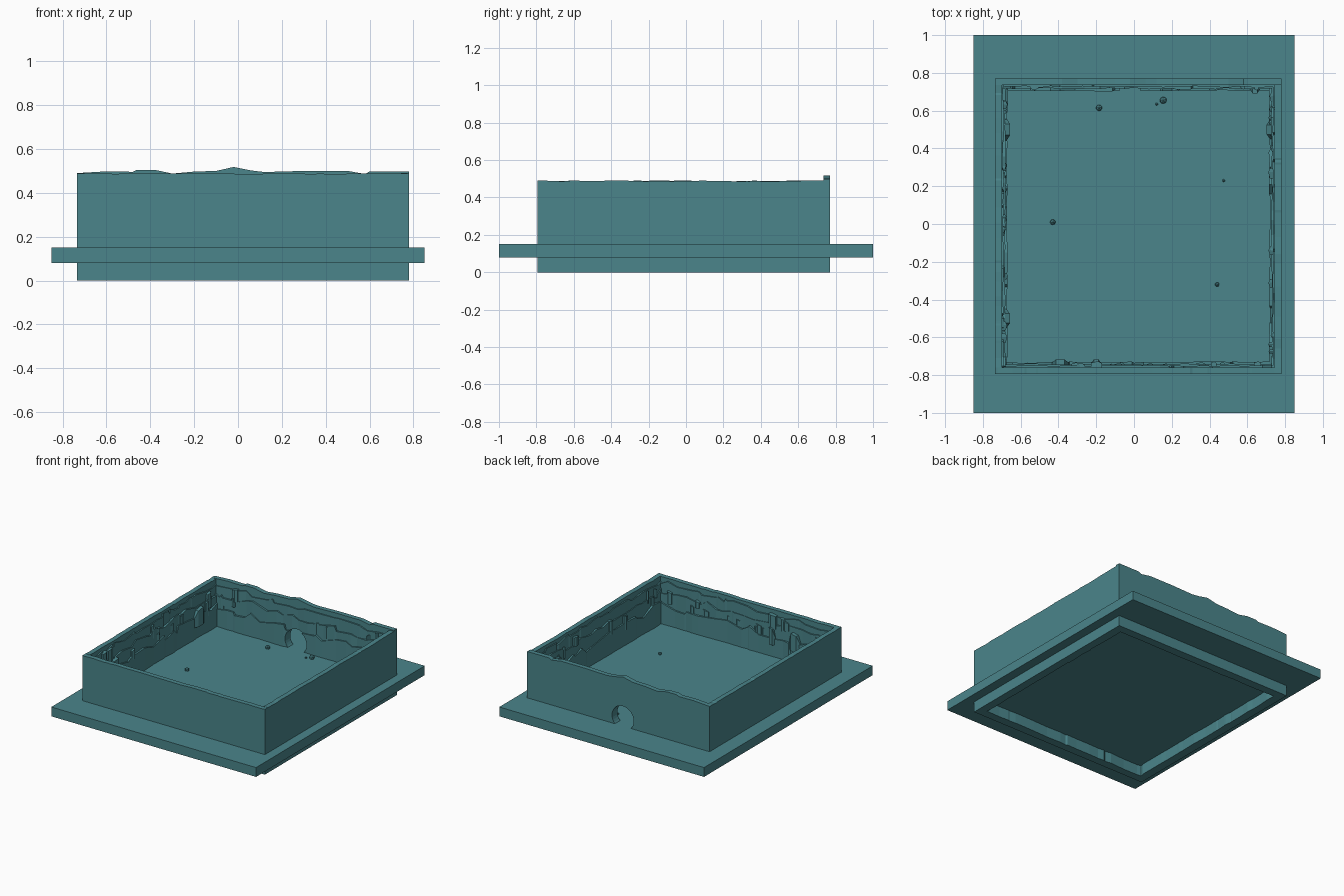
import bpy, bmesh, math, random
from mathutils import Matrix, Vector

random.seed(7)
if "Cube" in bpy.data.objects:
    bpy.data.objects.remove(bpy.data.objects["Cube"])

# One flat teal for everything
teal = bpy.data.materials.new("teal_stone")
teal.use_nodes = True
teal.diffuse_color = (0.069, 0.235, 0.258, 1)
teal.node_tree.nodes["Principled BSDF"].inputs["Base Color"].default_value = teal.diffuse_color

X0, X1, Y0, Y1 = -0.735, 0.78, -0.795, 0.77   # outer faces of the walls
FLOOR, RIM = 0.15, 0.49

# Each side maps (distance along, depth inward, height) to a point
SIDES = {
    "front": (lambda u, d, z: (u, Y0 + d, z), X0, X1),
    "back": (lambda u, d, z: (u, Y1 - d, z), X0, X1),
    "left": (lambda u, d, z: (X1 - d, u, z), Y0, Y1),
    "right": (lambda u, d, z: (X0 + d, u, z), Y0, Y1),
}


def finish(name, bm):
    bmesh.ops.recalc_face_normals(bm, faces=bm.faces)
    mesh = bpy.data.meshes.new(name)
    bm.to_mesh(mesh)
    bm.free()
    mesh.materials.append(teal)
    obj = bpy.data.objects.new(name, mesh)
    bpy.context.collection.objects.link(obj)
    return obj


def box(name, low, high):
    bm = bmesh.new()
    low, high = Vector(low), Vector(high)
    bmesh.ops.create_cube(bm, size=1, matrix=Matrix.Translation((low + high) / 2)
                          @ Matrix.Diagonal((*(high - low), 1)))
    return finish(name, bm)


def strip(name, side, profile, outer, bottom=0):
    """Skin a wall from stations of (distance, inner depth, top height)."""
    place = SIDES[side][0]
    bm = bmesh.new()
    rings = []
    for u, inner, top in profile:
        corners = ((outer, bottom), (outer, top), (inner, top), (inner, bottom))
        rings.append([bm.verts.new(place(u, d, z)) for d, z in corners])
    for a, b in zip(rings, rings[1:]):
        for i in range(4):
            j = (i + 1) % 4
            bm.faces.new((a[i], a[j], b[j], b[i]))
    bm.faces.new(rings[0])
    bm.faces.new(rings[-1])
    return finish(name, bm)


def rough(start, end, depth, top, wobble):
    """Random broken edge: gentle runs with occasional steep steps."""
    stations, u = [], start
    while u < end - 0.02:
        stations.append((u, depth + random.uniform(-0.004, 0.004),
                         top + random.uniform(-wobble, wobble)))
        u += random.choice((0.012, 0.05, 0.08, 0.12))
    stations.append((end, depth, top))
    return stations


# Base slab, also the floor of the enclosure
box("base_slab", (-0.85, -1, 0.08), (0.85, 1, FLOOR))

# Outer walls, the back one with a broken crest
crest = [(X0, .49), (-.6, .498), (-.48, .496), (-.46, .505), (-.38, .505), (-.3, .488),
         (-.2, .497), (-.1, .5), (-.02, .518), (.06, .502), (.12, .495), (.3, .5),
         (.5, .5), (.58, .486), (.6, .498), (X1, .498)]
back_parts = [strip("back_wall", "back", [(u, 0.035, z) for u, z in crest], 0)]
for side in ("front", "left", "right"):
    _, lo, hi = SIDES[side]
    if side != "front":
        lo, hi = lo + 0.035, hi - 0.035
    edge = [(u, 0.036, min(z, RIM)) for u, d, z in rough(lo, hi, 0.036, RIM - 0.002, 0.003)]
    edge[0], edge[-1] = (lo, 0.036, RIM), (hi, 0.036, RIM)
    strip(side + "_wall", side, edge, 0)

# Eroded rock layers stepping inward down each inner face
LAYERS = (("upper", 0.044, 0.455, 0.018), ("middle", 0.053, 0.39, 0.022),
          ("lower", 0.064, 0.30, 0.028))
for side, (place, lo, hi) in SIDES.items():
    for label, depth, top, wobble in LAYERS:
        layer = strip(f"{side}_{label}_rock", side,
                      rough(lo + 0.03, hi - 0.03, depth, top, wobble), 0.025)
        if side == "back":
            back_parts.append(layer)

# Upright rock blocks standing out of the layers
for side, (place, lo, hi) in SIDES.items():
    for i in range(13):
        u = random.uniform(lo + 0.1, hi - 0.1)
        if side == "back" and abs(u + 0.015) < 0.14:
            continue
        width = random.uniform(0.02, 0.06)
        foot = random.uniform(0.25, 0.37)
        top = foot + random.uniform(0.05, 0.11)
        depth = random.uniform(0.054, 0.07)
        strip(f"{side}_block_{i}", side, [(u, depth - 0.008, top - 0.008), (u + width * 0.6, depth, top),
                                          (u + width, depth - 0.01, top)], 0.03, foot)

# Larger loose wedges resting on the layers
for i, (side, u, width) in enumerate((("front", -0.39, 0.09), ("front", -0.2, 0.05),
                                      ("back", 0.64, 0.05), ("left", 0.5, 0.1),
                                      ("right", 0.5, 0.12), ("right", -0.5, 0.1))):
    strip(f"rock_wedge_{i}", side, [(u - width / 2, 0.06, 0.3), (u - width / 4, 0.078, 0.36),
                                    (u + width / 4, 0.078, 0.37), (u + width / 2, 0.06, 0.31)],
          0.03, 0.24)

# Round drain hole through the back wall, just above the slab
bm = bmesh.new()
bmesh.ops.create_cone(bm, cap_ends=True, segments=32, radius1=0.09, radius2=0.09, depth=0.3,
                      matrix=Matrix.Translation((-0.015, Y1 - 0.05, 0.21))
                      @ Matrix.Rotation(math.pi / 2, 4, "X"))
cutter = finish("hole_cutter", bm)
cutter.hide_render = True
for part in back_parts:
    mod = part.modifiers.new("hole", "BOOLEAN")
    mod.operation, mod.solver, mod.object = "DIFFERENCE", "EXACT", cutter
    bpy.context.view_layer.objects.active = part
    bpy.ops.object.modifier_apply(modifier=mod.name)
bpy.data.objects.remove(cutter)

# Pebbles scattered on the floor
for i, (x, y, size) in enumerate(((-.185, .615, .018), (.155, .655, .02), (.12, .635, .008),
                                  (.475, .23, .008), (-.43, .01, .016), (.44, -.32, .013))):
    bm = bmesh.new()
    bmesh.ops.create_icosphere(bm, subdivisions=1, radius=size,
                               matrix=Matrix.Translation((x, y, FLOOR + size * 0.5))
                               @ Matrix.Rotation(random.uniform(0, 3), 4, "Z"))
    finish(f"pebble_{i}", bm)
